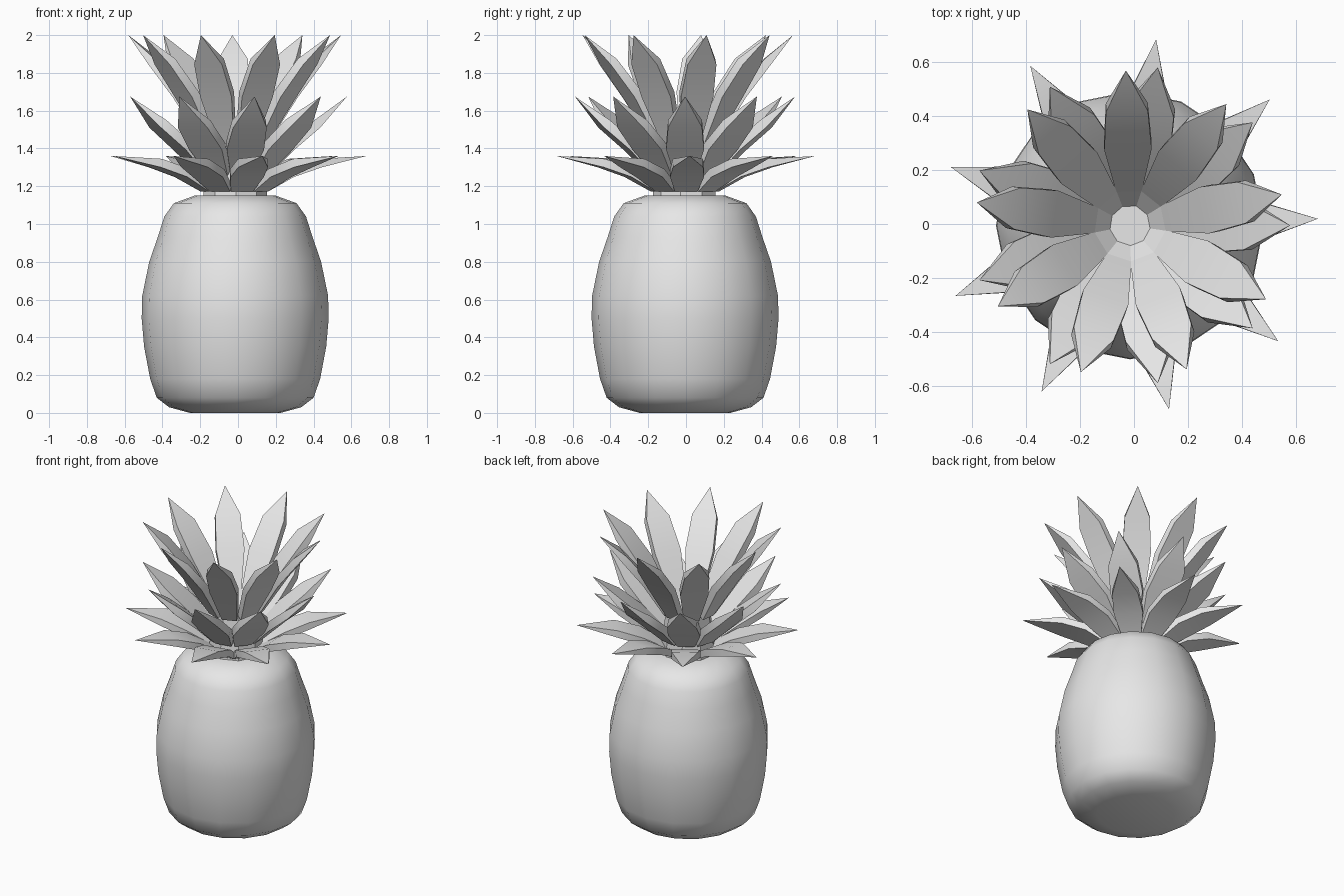
import bpy, bmesh, math
from mathutils import Matrix, Vector

old = bpy.data.objects.get("Cube")
if old:
    bpy.data.objects.remove(old, do_unlink=True)

CENTRE = Vector((-0.015, -0.005, 0))
LEAVES = 9

grey = bpy.data.materials.new("plain_grey")
grey.use_nodes = True
grey.diffuse_color = (0.8, 0.8, 0.8, 1)
grey.node_tree.nodes["Principled BSDF"].inputs["Base Color"].default_value = (0.8, 0.8, 0.8, 1)


def finish(bm, name, angle):
    """Turn a bmesh into a shaded object with the shared material."""
    bmesh.ops.recalc_face_normals(bm, faces=bm.faces)
    mesh = bpy.data.meshes.new(name)
    bm.to_mesh(mesh)
    bm.free()
    mesh.materials.append(grey)
    obj = bpy.data.objects.new(name, mesh)
    obj.location = CENTRE
    bpy.context.collection.objects.link(obj)
    bpy.ops.object.select_all(action='DESELECT')
    obj.select_set(True)
    bpy.context.view_layer.objects.active = obj
    bpy.ops.object.shade_smooth_by_angle(angle=math.radians(angle))
    return obj


def lathe(name, profile, sides, phase, angle):
    """Rings of (radius, height) joined and capped at both ends."""
    bm = bmesh.new()
    rings = []
    for r, z in profile:
        turns = [phase + math.tau * i / sides for i in range(sides)]
        rings.append([bm.verts.new((r * math.cos(a), r * math.sin(a), z)) for a in turns])
    for low, high in zip(rings, rings[1:]):
        for i in range(sides):
            j = (i + 1) % sides
            bm.faces.new((low[i], low[j], high[j], high[i]))
    bm.faces.new(rings[0])
    bm.faces.new(rings[-1])
    return finish(bm, name, angle)


def add_leaf(bm, stations, tip, turn):
    """Tapered blade: stations of (radius, top height, width, thickness), closed in a point."""
    rot = Matrix.Rotation(turn, 3, 'Z')
    path = [Vector(s[:2]) for s in stations] + [Vector(tip)]
    sections = []
    for k, (r, z, w, t) in enumerate(stations):
        d = (path[k + 1] - path[max(k - 1, 0)]).normalized()
        under = Vector((r + d.y * t, z - d.x * t))
        corners = ((r, -w / 2, z), (r, w / 2, z), (under.x, w / 2, under.y), (under.x, -w / 2, under.y))
        sections.append([bm.verts.new(rot @ Vector(c)) for c in corners])
    point = bm.verts.new(rot @ Vector((tip[0], 0, tip[1])))
    for a, b in zip(sections, sections[1:]):
        for i in range(4):
            j = (i + 1) % 4
            bm.faces.new((a[i], a[j], b[j], b[i]))
    for i in range(4):
        bm.faces.new((sections[-1][i], sections[-1][(i + 1) % 4], point))
    bm.faces.new(sections[0])


def leaf_tier(name, stations, tip, phase):
    bm = bmesh.new()
    for i in range(LEAVES):
        add_leaf(bm, stations, tip, math.radians(phase) + math.tau * i / LEAVES)
    return finish(bm, name, 30)


# Rounded fruit body
body = lathe("fruit_body", [
    (0.24, 0.0), (0.35, 0.03), (0.415, 0.08), (0.45, 0.18), (0.482, 0.35), (0.495, 0.5),
    (0.492, 0.62), (0.455, 0.8), (0.41, 0.93), (0.375, 1.04), (0.325, 1.11), (0.21, 1.152),
], 16, 0.0, 40)

# Stem of the crown, with a shallow cup at its top
lathe("crown_core", [
    (0.17, 1.12), (0.17, 1.2), (0.15, 1.32), (0.135, 1.45), (0.075, 1.38),
], LEAVES, math.radians(91.5 + 20), 20)

# Three tiers of pointed leaves, from spreading to upright
leaf_tier("lower_leaves", [
    (0.15, 1.205, 0.12, 0.04), (0.29, 1.29, 0.18, 0.045), (0.45, 1.345, 0.16, 0.045),
], (0.695, 1.36), 2)
leaf_tier("middle_leaves", [
    (0.14, 1.29, 0.11, 0.05), (0.28, 1.43, 0.20, 0.05), (0.42, 1.55, 0.18, 0.05),
], (0.592, 1.675), 0)
leaf_tier("upper_leaves", [
    (0.125, 1.45, 0.095, 0.05), (0.28, 1.7, 0.175, 0.05), (0.42, 1.875, 0.155, 0.045),
], (0.572, 2.0), 91.5)
